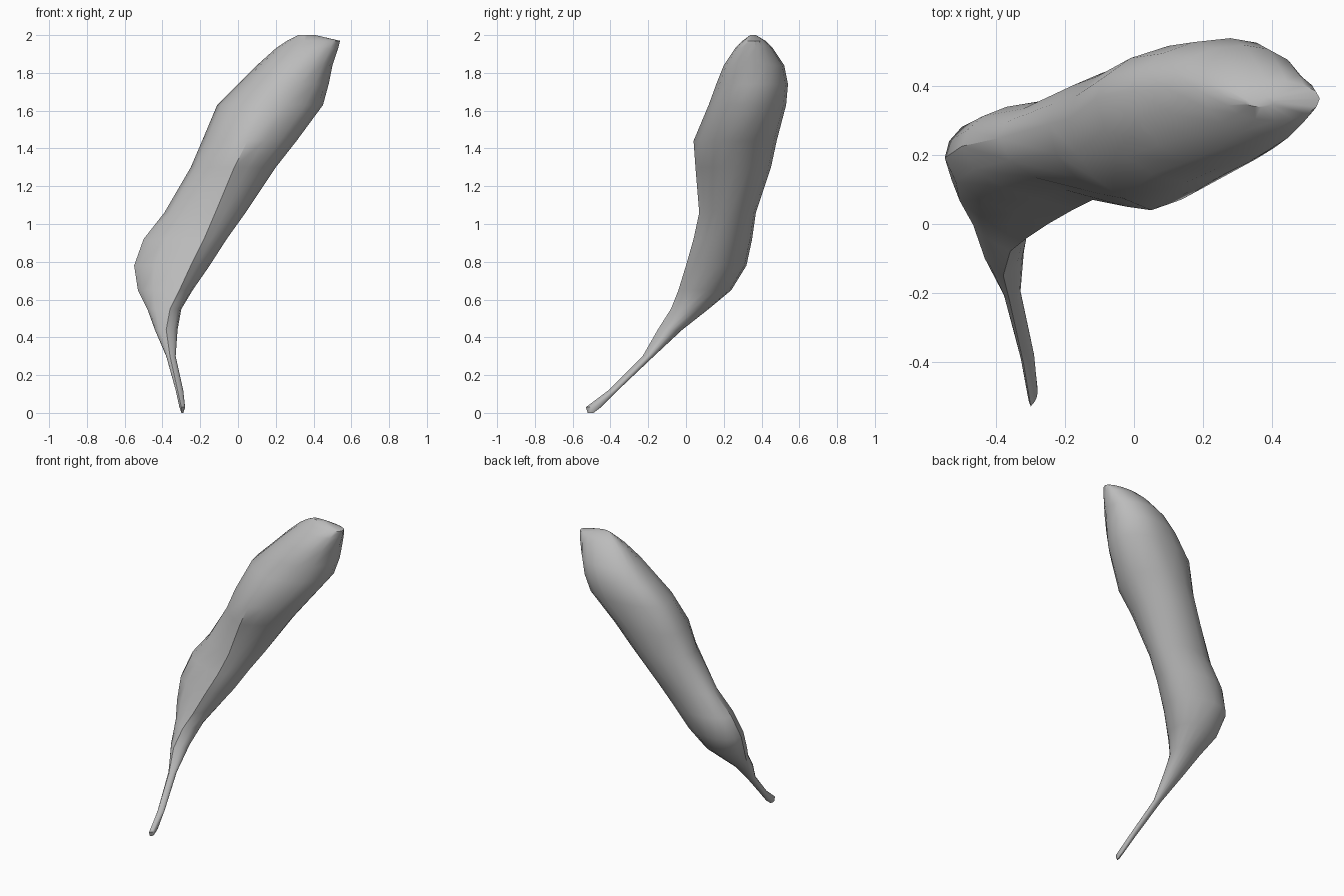
import bpy
import bmesh
from math import sin, cos, pi

cube = bpy.data.objects.get("Cube")
if cube:
    bpy.data.objects.remove(cube, do_unlink=True)

STEPS = 4  # points per quarter of a cross-section

# Cross-sections in hundredths, bottom to top:
# height, left x, right x, front y, back y, front ridge x, back x
SECTIONS = [
    (0, -30, -29, -52, -49, -30, -29),
    (3, -31, -28, -53, -45, -30, -29),
    (12, -33, -29, -41, -36, -32, -31),
    (30, -38, -33, -23, -17, -36, -35),
    (44, -44, -32, -15, -2, -38, -38),
    (55, -48, -30, -8, 12, -36, -38),
    (65, -53, -24, -4, 24, -31, -38),
    (78, -55, -15, 0, 32, -25, -38),
    (92, -50, -6, 4, 35, -18, -29),
    (106, -39, 4, 7, 37, -12, -16),
    (130, -25, 20, 5, 45, -2, 0),
    (144, -19, 31, 4, 48, 5, 9),
    (163, -11, 45, 12, 53, 15, 23),
    (174, 0, 48, 16, 54, 24, 28),
    (184, 10, 50, 20, 52, 32, 32),
    (193, 20, 53, 26, 46, 39, 36),
    (197, 26, 54, 30, 42, 41, 38),
    (200, 32, 41, 34, 37, 37, 37),
]


def mix(a, b, t):
    return a + (b - a) * t


def quarter(start, end, x_first, bulge_start, bulge_end):
    """Points from start towards end, blended between a chord and an ellipse arc."""
    pts = []
    for i in range(STEPS):
        t = i / STEPS
        bulge = mix(bulge_start, bulge_end, t)
        fast, slow = sin(t * pi / 2), 1 - cos(t * pi / 2)
        kx, ky = (fast, slow) if x_first else (slow, fast)
        pts.append((mix(start[0], end[0], mix(t, kx, bulge)),
                    mix(start[1], end[1], mix(t, ky, bulge))))
    return pts


def ring(section):
    z, xl, xr, yf, yb, xf, xb = (v / 100 for v in section)
    front, back = (xf, yf), (xb, yb)
    # The widest points sit a little behind the middle
    right, left = (xr, mix(yf, yb, 0.54)), (xl, mix(yf, yb, 0.6))
    # The front ridge is sharp below and rounds off towards the top
    ridge = 0.3 + 0.7 * min(max((z - 1.2) / 0.6, 0), 1)
    outline = (quarter(front, right, True, ridge, 1)
               + quarter(right, back, False, 1, 1)
               + quarter(back, left, True, 1, 1)
               + quarter(left, front, False, 1, ridge))
    return [(x, y, z) for x, y in outline]


# Body: bent, tapering loft through the sections
bm = bmesh.new()
rings = [[bm.verts.new(p) for p in ring(s)] for s in SECTIONS]
count = 4 * STEPS
for low, high in zip(rings, rings[1:]):
    for i in range(count):
        j = (i + 1) % count
        bm.faces.new((low[i], low[j], high[j], high[i]))
bm.faces.new(rings[0][::-1])
bm.faces.new(rings[-1])
bmesh.ops.recalc_face_normals(bm, faces=bm.faces)
mesh = bpy.data.meshes.new("tapered_body")
bm.to_mesh(mesh)
bm.free()
body = bpy.data.objects.new("tapered_body", mesh)
bpy.context.collection.objects.link(body)

# Single plain grey
grey = bpy.data.materials.new("plain_grey")
grey.use_nodes = True
colour = (0.5, 0.5, 0.5, 1)
grey.diffuse_color = colour
grey.node_tree.nodes["Principled BSDF"].inputs["Base Color"].default_value = colour
mesh.materials.append(grey)

# Soft shading that keeps the front ridge
bpy.ops.object.select_all(action="DESELECT")
body.select_set(True)
bpy.context.view_layer.objects.active = body
bpy.ops.object.shade_smooth_by_angle(angle=pi / 5)
